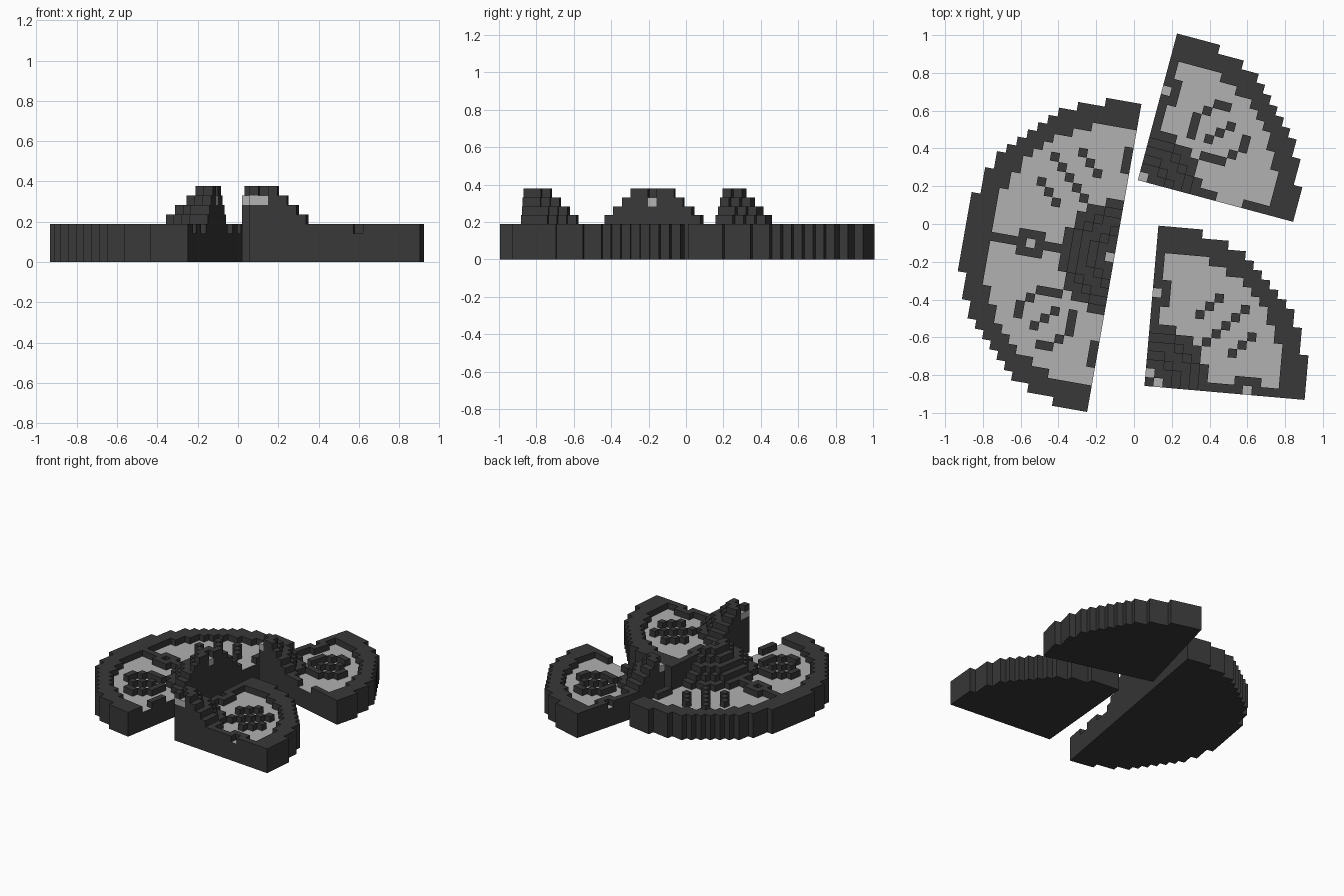
import bpy, bmesh, math
from mathutils import Matrix, Vector

if "Cube" in bpy.data.objects:
    bpy.data.objects.remove(bpy.data.objects["Cube"])

S = 0.0473          # voxel edge length
BASE = 4            # rim height in voxels


def material(name, v):
    m = bpy.data.materials.new(name)
    m.diffuse_color = (v, v, v, 1)
    m.use_nodes = True
    m.node_tree.nodes["Principled BSDF"].inputs["Base Color"].default_value = m.diffuse_color
    return m


DARK = material("dark_stone", 0.04)
LIGHT = material("light_inlay", 0.44)


def is_stud(x, y):
    # raised studs in each of the four trays
    du, dv = abs(x) - 7, abs(y) - 8
    if x * y < 0 or (x > 0 and y == 0):
        return du - dv in (-4, 0, 4) and abs(du + dv) <= 2 + 2 * (du == dv)
    bars = (du == -3 and abs(dv) <= 1) or (dv == -3 and abs(du) <= 1)
    return bars or (du == dv and abs(du) <= 1) or (du, dv) in (
        (-2, 2), (-1, 3), (0, 3), (2, -2), (3, -1), (3, 0))


def height(x, y):
    r = math.hypot(x, y)
    if r > 17.5:
        return 0
    # stepped central mound with four sockets in its top
    for k in range(8, 3, -1):
        if r <= 10.5 - k:
            return 7 if (k == 8 and abs(x) + abs(y) == 1) else k
    # outer rim
    if r > 15:
        return BASE
    # square rings on the four spokes
    for a, b in ((abs(x) - 10, abs(y)), (abs(y) - 11, abs(x))):
        if a == 0 and b == 0:
            return BASE - 1
        if abs(a) <= 1 and b <= 1:
            return BASE
    if x == 0 or y == 0 or is_stud(x, y):
        return BASE
    return BASE - 1


# six cube face directions with their corner offsets
FACES = {
    (1, 0, 0): ((1, 0, 0), (1, 1, 0), (1, 1, 1), (1, 0, 1)),
    (-1, 0, 0): ((0, 1, 0), (0, 0, 0), (0, 0, 1), (0, 1, 1)),
    (0, 1, 0): ((1, 1, 0), (0, 1, 0), (0, 1, 1), (1, 1, 1)),
    (0, -1, 0): ((0, 0, 0), (1, 0, 0), (1, 0, 1), (0, 0, 1)),
    (0, 0, 1): ((0, 0, 1), (1, 0, 1), (1, 1, 1), (0, 1, 1)),
    (0, 0, -1): ((0, 1, 0), (1, 1, 0), (1, 0, 0), (0, 0, 0)),
}


def build_piece(name, keep, angle, anchor, target, override=None):
    """Voxel shell of the kept disc cells; local anchor lands on target."""
    heights = {}
    for x in range(-17, 18):
        for y in range(-17, 18):
            if keep(x, y):
                h = height(x, y)
                if override and h:
                    h = override(x, y, h)
                if h:
                    heights[x, y] = h
    bm = bmesh.new()
    verts = {}

    def vert(p):
        if p not in verts:
            verts[p] = bm.verts.new(((p[0] - .5) * S, (p[1] - .5) * S, p[2] * S))
        return verts[p]

    for (x, y), h in heights.items():
        for k in range(h):
            for d, corners in FACES.items():
                n = k + d[2]
                if 0 <= n < heights.get((x + d[0], y + d[1]), 0):
                    continue
                f = bm.faces.new([vert((x + c[0], y + c[1], k + c[2])) for c in corners])
                gem = k == 6 and abs(x) + abs(y) <= 1
                floor = k == BASE - 2 and d[2] == 1
                f.material_index = int(gem or floor)
    me = bpy.data.meshes.new(name)
    bm.to_mesh(me)
    bm.free()
    me.materials.append(DARK)
    me.materials.append(LIGHT)
    ob = bpy.data.objects.new(name, me)
    bpy.context.collection.objects.link(ob)
    rot = Matrix.Rotation(math.radians(angle), 4, 'Z')
    ob.location = Vector(target) - rot @ (Vector(anchor) * S)
    ob.rotation_euler.z = math.radians(angle)


# broken bottom row of the upper quarter
def broken_row(x, y, h):
    if y == 1 and h <= BASE:
        return BASE - 1 if 9 <= x <= 11 else BASE
    return h


# three fragments of the broken disc
build_piece("half_disc", lambda x, y: x < 0, -10, (-.5, 0, 0), (-.1045, -.18, 0))
build_piece("back_quarter", lambda x, y: x >= 0 and y >= 1, -15,
            (-.5, .5, 0), (.02, .232, 0), broken_row)
build_piece("front_quarter", lambda x, y: x >= 0 and y <= 0, 85,
            (-.5, .5, 0), (.055, -.857, 0))
